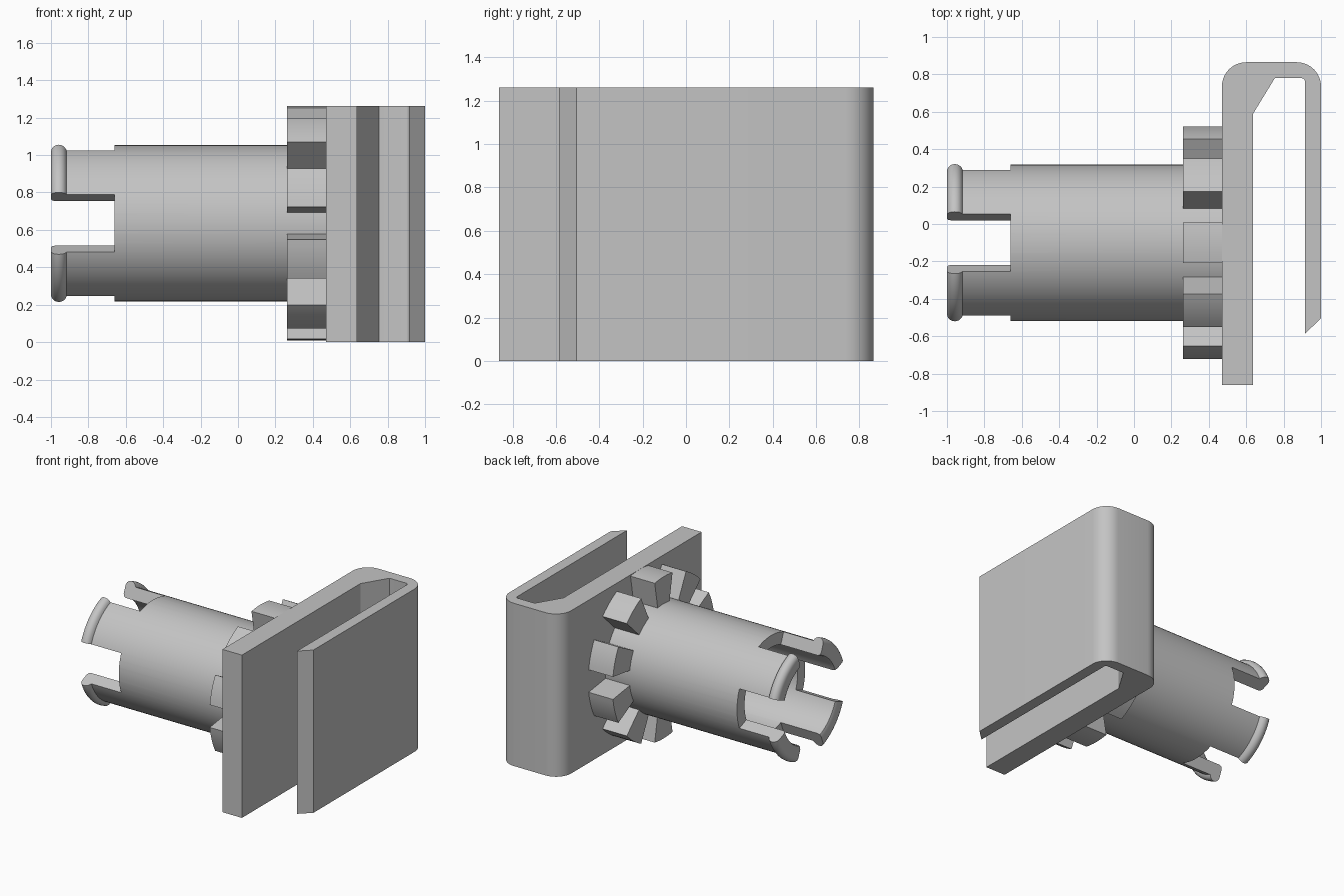
import bpy, bmesh, math
from math import sin, cos, radians

cube = bpy.data.objects.get("Cube")
if cube:
    bpy.data.objects.remove(cube, do_unlink=True)

grey = bpy.data.materials.new("plain grey")
grey.use_nodes = True
colour = (0.55, 0.55, 0.55, 1)
grey.diffuse_color = colour
grey.node_tree.nodes["Principled BSDF"].inputs["Base Color"].default_value = colour

AXIS_Y, AXIS_Z = -0.10, 0.635   # the peg runs along x through this point
HEIGHT = 1.262


def finish(name, bm):
    bmesh.ops.recalc_face_normals(bm, faces=bm.faces)
    mesh = bpy.data.meshes.new(name)
    bm.to_mesh(mesh)
    bm.free()
    mesh.materials.append(grey)
    obj = bpy.data.objects.new(name, mesh)
    bpy.context.collection.objects.link(obj)
    return obj


def smooth(obj):
    bpy.ops.object.select_all(action='DESELECT')
    obj.select_set(True)
    bpy.context.view_layer.objects.active = obj
    bpy.ops.object.shade_smooth_by_angle(angle=radians(30))


def sweep(bm, profile, start, end, steps):
    """Turn a closed (x, radius) profile about the peg axis, in degrees."""
    full = end - start >= 360
    rings = []
    for i in range(steps if full else steps + 1):
        a = radians(start + (end - start) * i / steps)
        rings.append([bm.verts.new((x, AXIS_Y + r * cos(a), AXIS_Z + r * sin(a)))
                      for x, r in profile])
    n = len(profile)
    for i in range(steps):
        p, q = rings[i], rings[(i + 1) % len(rings)]
        for j in range(n):
            k = (j + 1) % n
            bm.faces.new((p[j], p[k], q[k], q[j]))
    if not full:
        bm.faces.new(rings[0])
        bm.faces.new(rings[-1])


def box_profile(x0, x1, r0, r1):
    return [(x0, r0), (x1, r0), (x1, r1), (x0, r1)]


def arc(cx, cy, r, start, end, steps):
    return [(cx + r * cos(radians(start + (end - start) * i / steps)),
             cy + r * sin(radians(start + (end - start) * i / steps)))
            for i in range(steps + 1)]


# Hollow peg with a rounded lip at its free end
OUTER, INNER = 0.418, 0.325
lip = arc(-0.958, 0.41, 0.042, 0, 180, 10)
bm = bmesh.new()
sweep(bm, [(0.48, INNER), (0.48, OUTER), (-0.916, OUTER)] + lip[1:]
      + [(-1.0, INNER + 0.025), (-0.993, INNER + 0.007), (-0.975, INNER)], 0, 360, 96)
peg = finish("split_peg", bm)

# Four wedge slots split the end into prongs
bm = bmesh.new()
for k in range(4):
    sweep(bm, box_profile(-1.1, -0.66, 0.2, 0.6), 90 * k - 21.5, 90 * k + 21.5, 6)
cutter = finish("slot_cutter", bm)
cutter.hide_render = True
cut = peg.modifiers.new("slots", 'BOOLEAN')
cut.operation = 'DIFFERENCE'
cut.solver = 'EXACT'
cut.object = cutter
bpy.ops.object.select_all(action='DESELECT')
peg.select_set(True)
bpy.context.view_layer.objects.active = peg
bpy.ops.object.modifier_apply(modifier=cut.name)
bpy.data.objects.remove(cutter, do_unlink=True)
smooth(peg)

# Ring of ten teeth around the peg root
bm = bmesh.new()
for k in range(10):
    mid = 18 + 36 * k
    sweep(bm, box_profile(0.262, 0.475, OUTER - 0.01, 0.627), mid - 10, mid + 10, 6)
smooth(finish("ring_teeth", bm))

# Hook-shaped clip, extruded upwards
outline = ([(0.47, -0.862)]
           + arc(0.60, 0.735, 0.13, 180, 90, 10)
           + arc(0.87, 0.735, 0.13, 90, 0, 10)
           + [(1.0, -0.505), (0.915, -0.585)]
           + arc(0.895, 0.76, 0.02, 0, 90, 4)
           + [(0.753, 0.78), (0.637, 0.59), (0.637, -0.862)])
bm = bmesh.new()
base = bm.faces.new([bm.verts.new((x, y, 0)) for x, y in outline])
top = bmesh.ops.extrude_face_region(bm, geom=[base], use_keep_orig=True)["geom"]
bmesh.ops.translate(bm, vec=(0, 0, HEIGHT),
                    verts=[v for v in top if isinstance(v, bmesh.types.BMVert)])
smooth(finish("hook_clip", bm))
